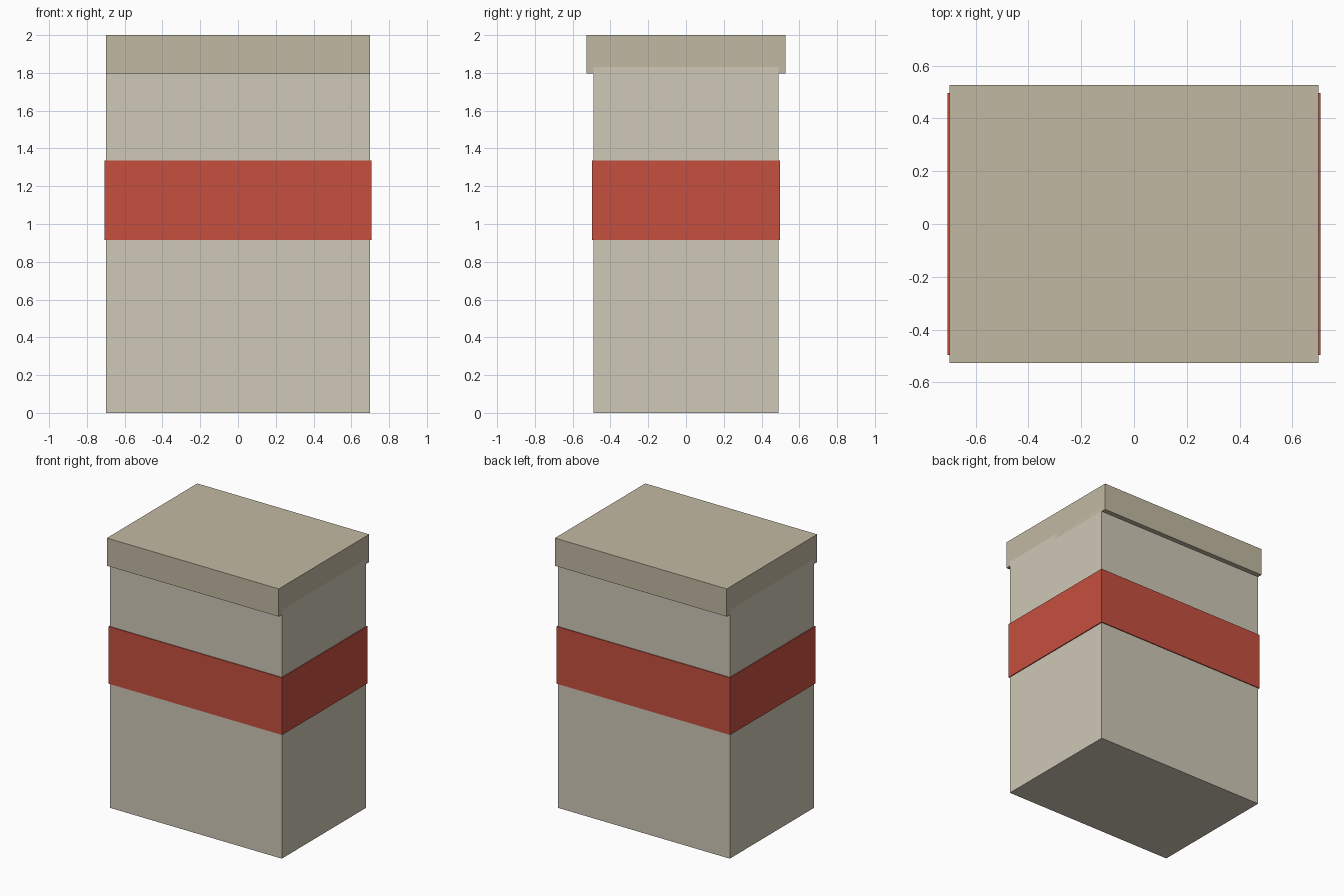
import bpy

if "Cube" in bpy.data.objects:
    bpy.data.objects.remove(bpy.data.objects["Cube"])


def material(name, color):
    mat = bpy.data.materials.new(name)
    mat.diffuse_color = (*color, 1.0)
    mat.use_nodes = True
    mat.node_tree.nodes["Principled BSDF"].inputs["Base Color"].default_value = mat.diffuse_color
    return mat


def box(name, width, depth, z0, z1, mat):
    bpy.ops.mesh.primitive_cube_add(size=1, location=(0, 0, (z0 + z1) / 2))
    obj = bpy.context.object
    obj.name = name
    obj.scale = (width, depth, z1 - z0)
    bpy.ops.object.transform_apply(location=False, rotation=False, scale=True)
    obj.data.materials.append(mat)
    return obj


card = material("light_card", (0.62, 0.58, 0.47))
lid_card = material("lid_card", (0.54, 0.485, 0.367))
red = material("red_band", (0.56, 0.08, 0.05))

# Tall box body, reaching slightly into the lid
box("box_body", 1.40, 0.98, 0.0, 1.83, card)

# Lid overhanging at front and back only
box("lid", 1.40, 1.052, 1.796, 2.0, lid_card)

# Coloured band wrapped around the body
box("band", 1.414, 0.994, 0.915, 1.336, red)
